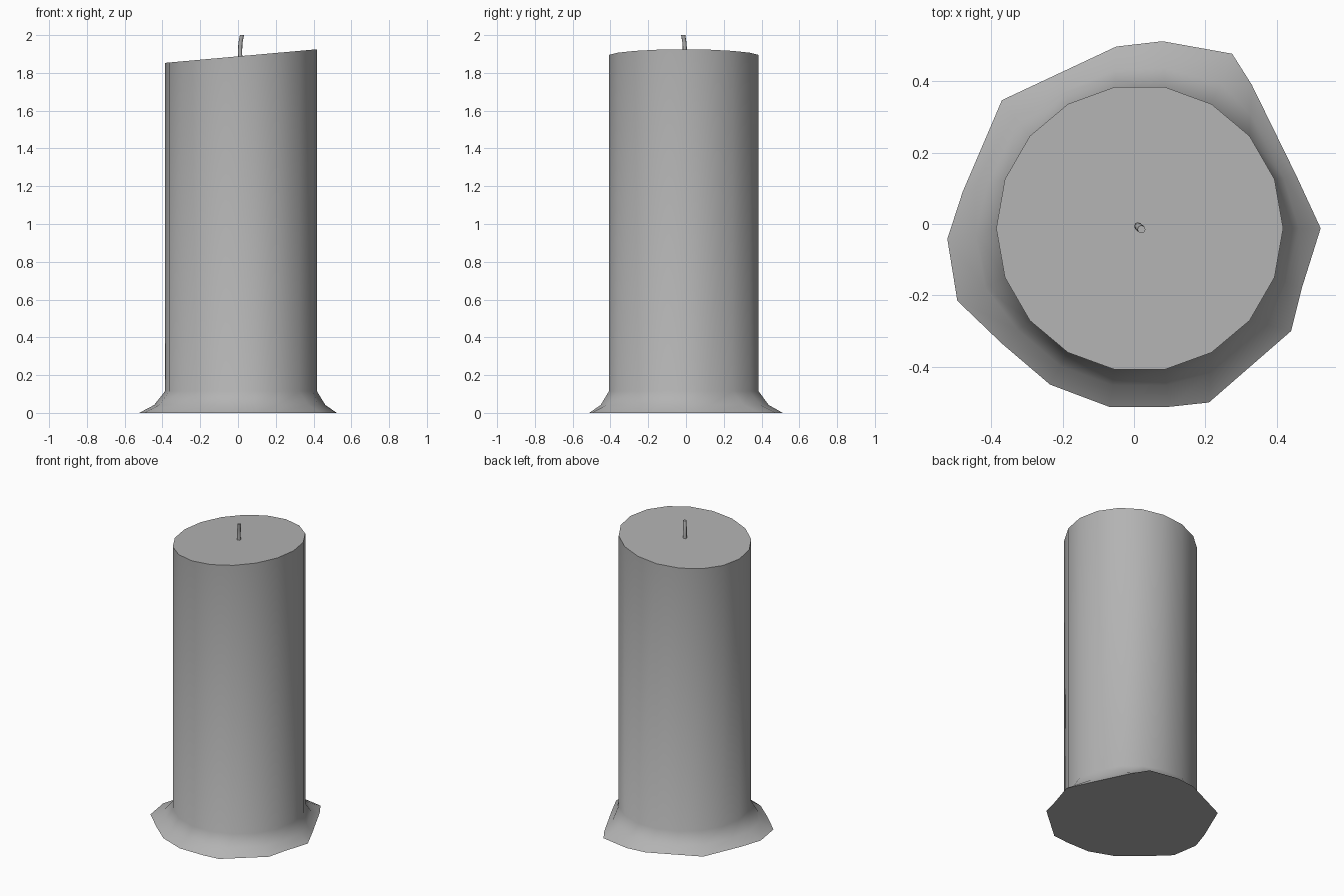
import bpy, bmesh, math
from mathutils import Vector

if "Cube" in bpy.data.objects:
    bpy.data.objects.remove(bpy.data.objects["Cube"])

CX, CY, R, N = 0.016, -0.012, 0.402, 18

# Dark grey wax
grey = bpy.data.materials.new("grey_wax")
grey.diffuse_color = (0.45, 0.45, 0.45, 1)
grey.use_nodes = True
grey.node_tree.nodes["Principled BSDF"].inputs["Base Color"].default_value = grey.diffuse_color


def make_object(name, rings):
    """Loft closed rings of equal length, cap both ends, smooth by angle."""
    bm = bmesh.new()
    loops = [[bm.verts.new(p) for p in ring] for ring in rings]
    n = len(loops[0])
    for a, b in zip(loops, loops[1:]):
        for i in range(n):
            j = (i + 1) % n
            bm.faces.new((a[i], a[j], b[j], b[i]))
    bm.faces.new(loops[0][::-1])
    bm.faces.new(loops[-1])
    bmesh.ops.recalc_face_normals(bm, faces=bm.faces[:])
    mesh = bpy.data.meshes.new(name)
    bm.to_mesh(mesh)
    bm.free()
    mesh.materials.append(grey)
    obj = bpy.data.objects.new(name, mesh)
    bpy.context.collection.objects.link(obj)
    bpy.ops.object.select_all(action='DESELECT')
    obj.select_set(True)
    bpy.context.view_layer.objects.active = obj
    bpy.ops.object.shade_smooth_by_angle(angle=math.radians(50))
    return obj


def circle(r, height, n=N, cx=CX, cy=CY):
    pts = []
    for i in range(n):
        a = math.tau * i / n
        x = cx + r * math.cos(a)
        pts.append(Vector((x, cy + r * math.sin(a), height(x))))
    return pts


# Candle body with slanted top, flaring into an irregular melted wax foot
foot = [(0.523, -0.012), (0.455, 0.135), (0.33, 0.39), (0.275, 0.477), (0.08, 0.512),
        (-0.05, 0.497), (-0.21, 0.422), (-0.37, 0.347), (-0.48, 0.09), (-0.523, -0.042),
        (-0.495, -0.215), (-0.37, -0.335), (-0.235, -0.45), (-0.07, -0.512),
        (0.10, -0.512), (0.21, -0.50), (0.44, -0.30), (0.47, -0.18)]
bottom = [Vector((x, y, 0)) for x, y in foot]
collar = circle(R, lambda x: 0.115)
middle = []
for c, b in zip(collar, bottom):
    p = c.lerp(b, 0.42)
    p.z = 0.042
    middle.append(p)
top = circle(R, lambda x: 1.889 + 0.0895 * (x - CX))
make_object("candle_body", [bottom, middle, collar, top])

# Thin bent wick
path = [(0.012, -0.006, 1.87), (0.011, -0.006, 1.92), (0.013, -0.008, 1.96), (0.021, -0.015, 2.0)]
make_object("wick", [circle(0.011, lambda x, z=z: z, 8, px, py) for px, py, z in path])
